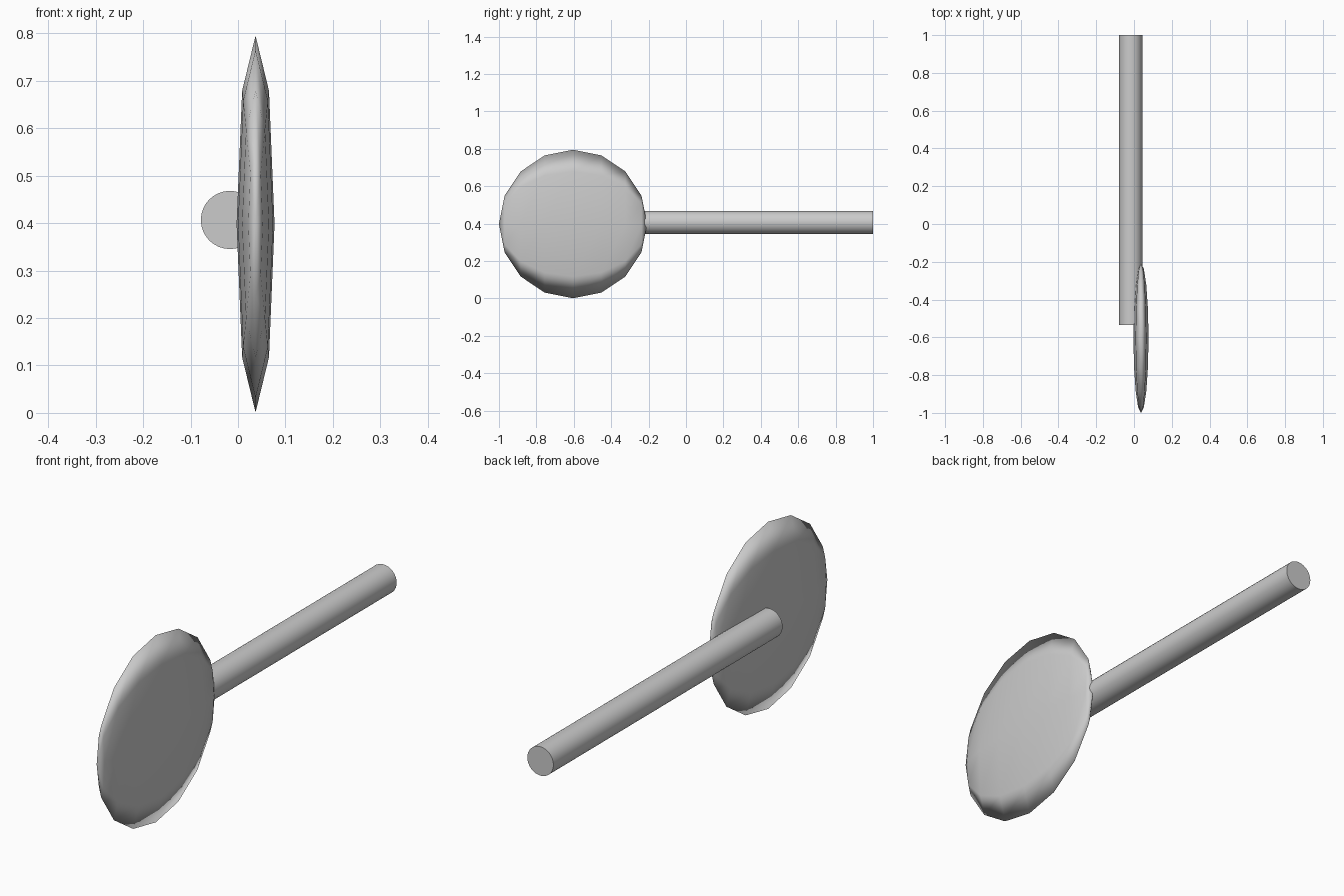
import bpy
from math import pi

if "Cube" in bpy.data.objects:
    bpy.data.objects.remove(bpy.data.objects["Cube"])

# Flattened low-poly disc head, poles along the handle axis
bpy.ops.mesh.primitive_uv_sphere_add(segments=8, ring_count=8, radius=1)
head = bpy.context.object
head.name = "disc_head"
head.location = (0.037, -0.604, 0.398)
head.rotation_euler = (pi / 2, 0, 0)
head.scale = (0.040, 0.397, 0.396)
bpy.ops.object.transform_apply(location=False, rotation=True, scale=True)
bpy.ops.object.shade_smooth()

# Round handle, its inner end overlapping the back of the disc
y0, y1 = -0.535, 1.0
bpy.ops.mesh.primitive_cylinder_add(vertices=32, radius=0.0613, depth=y1 - y0,
                                    location=(-0.017, (y0 + y1) / 2, 0.4065),
                                    rotation=(pi / 2, 0, 0))
handle = bpy.context.object
handle.name = "handle"
bpy.ops.object.shade_smooth_by_angle()
